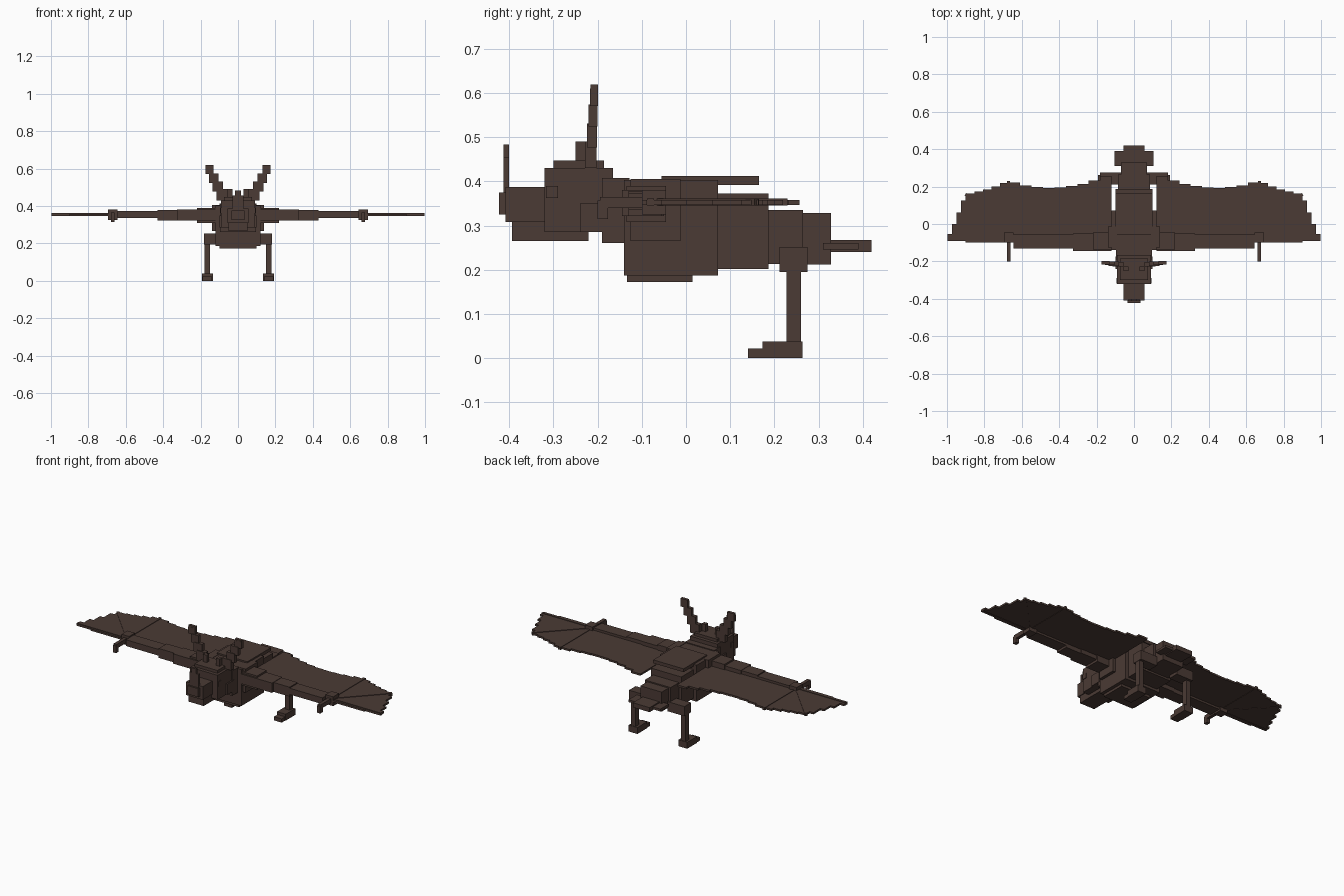
import bpy
from mathutils import Vector

cube = bpy.data.objects.get("Cube")
if cube:
    bpy.data.objects.remove(cube, do_unlink=True)

fur = bpy.data.materials.new("dark brown fur")
fur.use_nodes = True
brown = (0.07, 0.043, 0.035, 1)
fur.diffuse_color = brown
shader = fur.node_tree.nodes["Principled BSDF"]
shader.inputs["Base Color"].default_value = brown
shader.inputs["Roughness"].default_value = 0.9


def block(name, location, size, turn=0):
    bpy.ops.mesh.primitive_cube_add(size=1, location=location, rotation=(0, 0, turn))
    part = bpy.context.object
    part.name = name
    part.scale = size
    part.data.materials.append(fur)


def middle(name, half, front, back, bottom, top):
    """Block centred on the body's mirror plane."""
    block(name, (0, (front + back) / 2, (bottom + top) / 2),
          (half * 2, back - front, top - bottom))


def pair(name, inner, outer, front, back, bottom, top):
    """Matching blocks on the left and right sides."""
    for label, side in (("left_", 1), ("right_", -1)):
        block(label + name,
              (side * (inner + outer) / 2, (front + back) / 2, (bottom + top) / 2),
              (outer - inner, back - front, top - bottom))


def finger(name, start, end, height, thickness):
    """Thin straight bone lying in the wing, on both sides."""
    span = end - start
    centre = (start + end) / 2
    turn = Vector((1, 0)).angle_signed(span)
    for label, side in (("left_", 1), ("right_", -1)):
        block(label + name, (side * centre.x, centre.y, height),
              (span.length, thickness, thickness), -turn * side)


# Head
middle("head", half=0.09, front=-0.32, back=-0.165, bottom=0.285, top=0.43)
middle("crown", half=0.075, front=-0.3, back=-0.185, bottom=0.43, top=0.447)
middle("muzzle", half=0.055, front=-0.408, back=-0.3, bottom=0.308, top=0.387)
middle("jaw", half=0.05, front=-0.393, back=-0.22, bottom=0.265, top=0.31)
middle("nose", half=0.035, front=-0.423, back=-0.4, bottom=0.325, top=0.375)
middle("nose_leaf", half=0.03, front=-0.413, back=-0.4, bottom=0.37, top=0.455)
middle("nose_leaf_tip", half=0.015, front=-0.413, back=-0.4, bottom=0.45, top=0.483)
pair("eye", inner=0.05, outer=0.094, front=-0.317, back=-0.29, bottom=0.362, top=0.39)
pair("cheek", inner=0.06, outer=0.098, front=-0.24, back=-0.175, bottom=0.285, top=0.35)

# Ears rise outward in overlapping steps
pair("ear_flap", inner=0.03, outer=0.055, front=-0.25, back=-0.228, bottom=0.43, top=0.49)
for step in range(4):
    inner = 0.055 + step * 0.025
    bottom = 0.43 + step * 0.047
    pair(f"ear_step_{step}", inner, outer=inner + 0.06 - step * 0.005,
         front=-0.228 + step * 0.004, back=-0.202 + step * 0.001,
         bottom=bottom, top=bottom + 0.06 - step * 0.007 + step * step * 0.001)
pair("ear_tip", inner=0.13, outer=0.175, front=-0.217, back=-0.199, bottom=0.57, top=0.61)

# Body
middle("neck", half=0.095, front=-0.19, back=-0.128, bottom=0.26, top=0.408)
middle("chest", half=0.12, front=-0.14, back=0.072, bottom=0.187, top=0.403)
middle("belly", half=0.1, front=-0.133, back=0.015, bottom=0.172, top=0.19)
middle("back_plate", half=0.1, front=-0.055, back=0.165, bottom=0.392, top=0.412)
middle("abdomen", half=0.1, front=0.07, back=0.187, bottom=0.202, top=0.372)
middle("hips", half=0.085, front=0.185, back=0.265, bottom=0.213, top=0.335)
middle("rump", half=0.07, front=0.26, back=0.328, bottom=0.212, top=0.328)
middle("tail", half=0.055, front=0.3, back=0.42, bottom=0.24, top=0.267)
middle("tail_membrane", half=0.105, front=0.31, back=0.39, bottom=0.246, top=0.26)
pair("shoulder", inner=0.09, outer=0.138, front=-0.125, back=-0.013, bottom=0.265, top=0.405)

# Legs
pair("thigh", inner=0.07, outer=0.182, front=0.212, back=0.275, bottom=0.195, top=0.252)
pair("shin", inner=0.15, outer=0.18, front=0.227, back=0.26, bottom=0.03, top=0.222)
pair("foot", inner=0.135, outer=0.192, front=0.173, back=0.263, bottom=0, top=0.038)
pair("toes", inner=0.138, outer=0.189, front=0.14, back=0.175, bottom=0, top=0.022)

# Arm bones taper toward the wrist
pair("upper_arm", inner=0.12, outer=0.22, front=-0.135, back=-0.045, bottom=0.308, top=0.39)
pair("elbow", inner=0.12, outer=0.325, front=-0.145, back=-0.05, bottom=0.322, top=0.38)
pair("forearm", inner=0.32, outer=0.43, front=-0.13, back=-0.055, bottom=0.322, top=0.378)
pair("lower_forearm", inner=0.43, outer=0.645, front=-0.13, back=-0.055, bottom=0.335, top=0.372)
pair("wrist", inner=0.645, outer=0.695, front=-0.1, back=-0.045, bottom=0.325, top=0.38)
pair("thumb", inner=0.66, outer=0.68, front=-0.195, back=-0.09, bottom=0.34, top=0.365)
pair("thumb_claw", inner=0.66, outer=0.68, front=-0.2, back=-0.176, bottom=0.315, top=0.357)

# Finger bones fan out from the wrist to the points of the wing
hip = Vector((0.12, 0.27))
wrist = Vector((0.67, -0.08))
inner_point = Vector((0.67, 0.23))
middle_point = Vector((0.9, 0.16))
wing_tip = Vector((0.998, -0.08))
wing_height = 0.353
finger("leading_finger", wrist, wing_tip, wing_height, thickness=0.016)
finger("middle_finger", wrist, middle_point, wing_height, thickness=0.016)
finger("inner_finger", wrist, inner_point, wing_height, thickness=0.016)


def membrane(name, start, end, sag, front, steps):
    """Thin strips whose rear edge hangs in a stepped curve between two points."""
    for step in range(steps):
        inner = start.lerp(end, step / steps)
        outer = start.lerp(end, (step + 1) / steps)
        along = (step + 0.5) / steps
        rear = (inner.y + outer.y) / 2 - sag * 4 * along * (1 - along)
        pair(f"{name}_{step}", inner.x, outer.x, front, rear,
             bottom=wing_height - 0.006, top=wing_height + 0.005)


membrane("inner_membrane", hip, inner_point, sag=0.055, front=-0.1, steps=9)
membrane("middle_membrane", inner_point, middle_point, sag=0.01, front=-0.1, steps=5)
membrane("tip_membrane", middle_point, wing_tip, sag=0.01, front=-0.09, steps=4)
